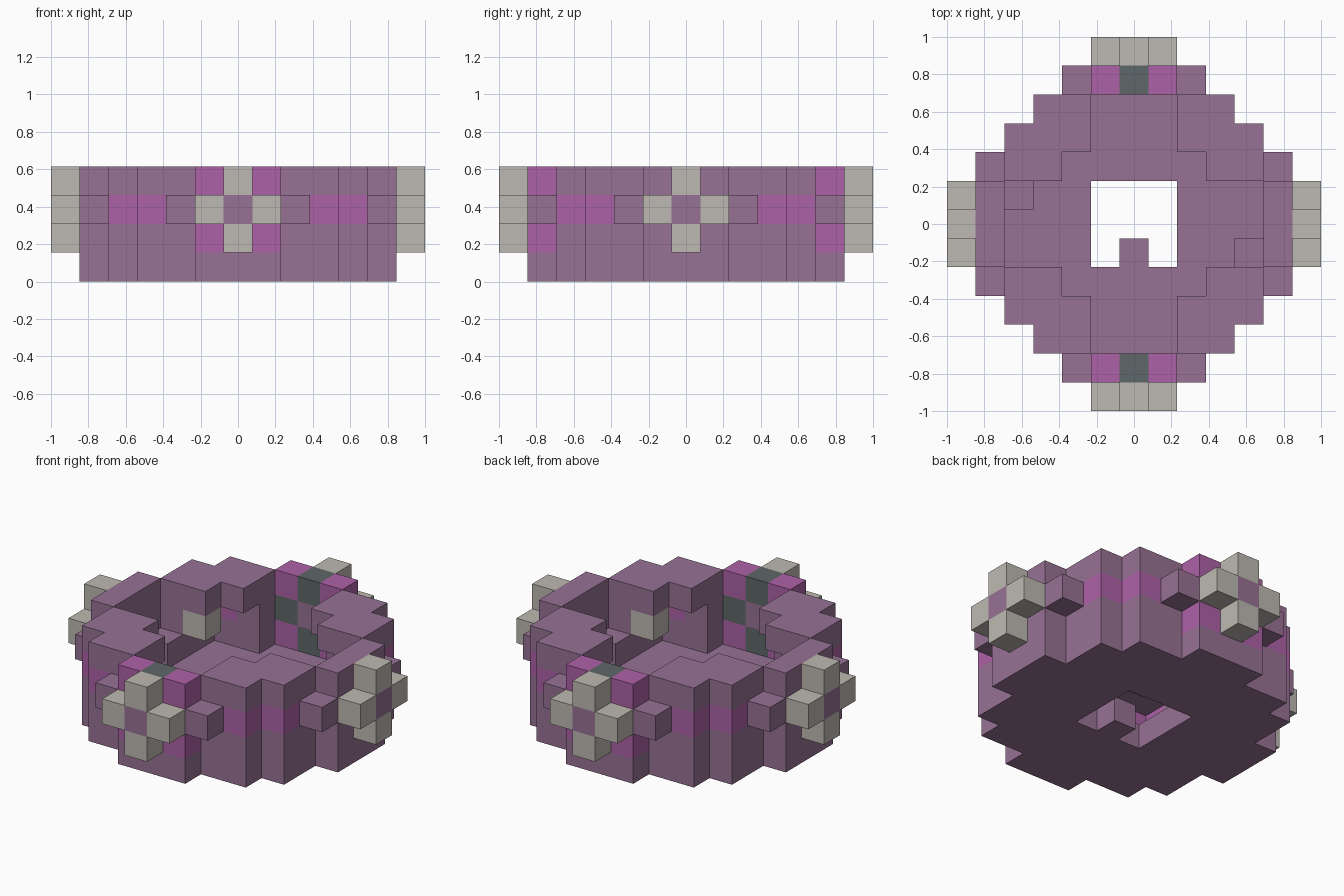
import bpy, bmesh
from mathutils import Vector

U = 2 / 13  # edge length of one cube of the build grid

old = bpy.data.objects.get("Cube")
if old:
    bpy.data.objects.remove(old, do_unlink=True)


def make_material(name, rgb):
    mat = bpy.data.materials.new(name)
    mat.use_nodes = True
    color = (*rgb, 1)
    mat.diffuse_color = color
    mat.node_tree.nodes["Principled BSDF"].inputs["Base Color"].default_value = color
    return mat


PURPLE, MAGENTA, STONE, SLATE = range(4)
materials = [
    make_material("dusty purple", (0.31, 0.17, 0.30)),
    make_material("magenta", (0.42, 0.12, 0.39)),
    make_material("pale stone", (0.515, 0.485, 0.445)),
    make_material("dark slate", (0.112, 0.135, 0.138)),
]

parts = {}   # part name -> {cell: colour}
filled = {}  # every occupied cell


def put(part, cell, color=PURPLE):
    parts.setdefault(part, {})[cell] = color
    filled[cell] = color


SIGNS = [(sx, sy) for sx in (-1, 1) for sy in (-1, 1)]

# Stepped round floor with a square opening and one tab reaching into it
reach = [5, 5, 4, 4, 3, 1]  # half width of each row, counted from the middle
for y in range(-5, 6):
    w = reach[abs(y)]
    for x in range(-w, w + 1):
        if max(abs(x), abs(y)) > 1 or (x, y) == (0, -1):
            put("floor", (x, y, 0))

for sx, sy in SIGNS:
    # Corner walls with a bright band, under an overhanging corner roof
    for x, y in ((2, 4), (3, 4), (4, 3), (4, 2)):
        for z in (1, 2):
            banded = z == 2 and 3 in (x, y)
            put("corner_walls", (sx * x, sy * y, z), MAGENTA if banded else PURPLE)
    for x in (2, 3, 4):
        for y in (2, 3, 4):
            if x + y in (5, 6, 7):
                put("corner_roofs", (sx * x, sy * y, 3))
    # Small knobs either side of each ornament
    put("knobs", (sx * 2, sy * 5, 2))
    put("knobs", (sx * 5, sy * 2, 2))

for s in (-1, 1):
    for t in (-1, 0, 1):
        for z in (1, 2, 3):
            # Plain side walls and chequered end walls
            put("side_walls", (s * 5, t, z))
            if t == 0 and z == 2:
                color = PURPLE
            else:
                color = SLATE if (t + z) % 2 else MAGENTA
            put("end_walls", (t, s * 5, z), color)
            # Cross ornaments on all four sides
            if t == 0 or z == 2:
                color = PURPLE if (t, z) == (0, 2) else STONE
                put("cross_ornaments", (s * 6, t, z), color)
                put("cross_ornaments", (t, s * 6, z), color)
    # Inner step and hanging stone, on opposite corners
    put("inner_steps", (s * 4, -s, 1))
    put("hanging_stones", (s * 3, -s * 2, 2), STONE)


def build(name, cells):
    """Make the exposed skin of a set of cells."""
    bm = bmesh.new()
    for cell, color in cells.items():
        centre = Vector(cell)
        for axis in range(3):
            for sign in (-1, 1):
                n = Vector((0, 0, 0))
                n[axis] = sign
                if tuple(int(c) for c in centre + n) in filled:
                    continue
                a = Vector((0, 0, 0))
                a[(axis + 1) % 3] = 1
                b = n.cross(a)
                mid = centre + n / 2 + Vector((0, 0, 0.5))
                ring = [mid + (p * a + q * b) / 2
                        for p, q in ((-1, -1), (1, -1), (1, 1), (-1, 1))]
                face = bm.faces.new([bm.verts.new(v * U) for v in ring])
                face.material_index = color
    bmesh.ops.remove_doubles(bm, verts=bm.verts, dist=U / 100)
    bmesh.ops.dissolve_limit(bm, angle_limit=0.01, verts=bm.verts,
                             edges=bm.edges, delimit={"MATERIAL"})
    mesh = bpy.data.meshes.new(name)
    bm.to_mesh(mesh)
    bm.free()
    for mat in materials:
        mesh.materials.append(mat)
    bpy.context.collection.objects.link(bpy.data.objects.new(name, mesh))


for part_name, part_cells in parts.items():
    build(part_name, part_cells)
